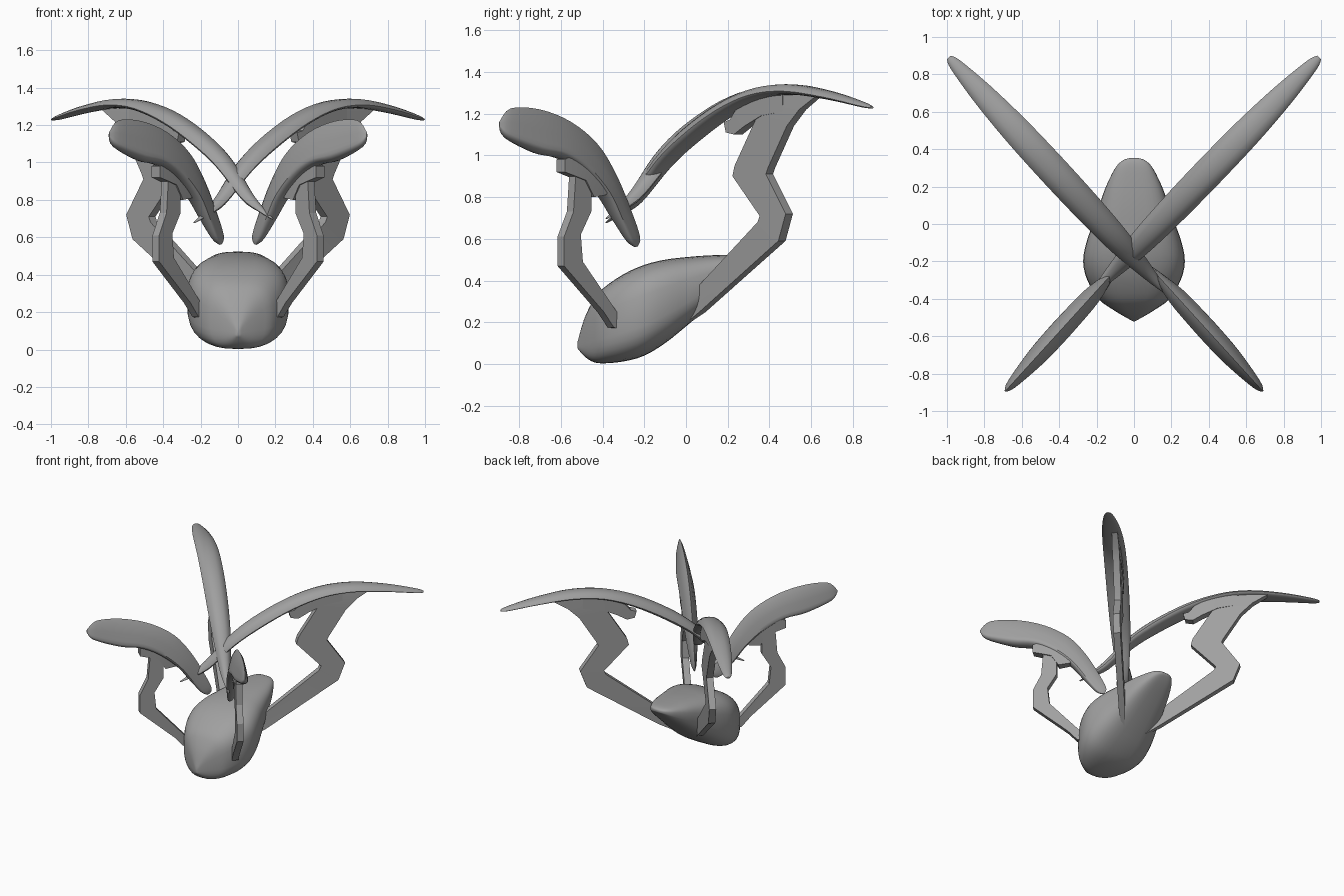
import bpy, math
from mathutils import Vector

if "Cube" in bpy.data.objects:
    bpy.data.objects.remove(bpy.data.objects["Cube"])

grey = bpy.data.materials.new("grey")
grey.diffuse_color = (0.35, 0.35, 0.35, 1)
grey.use_nodes = True
grey.node_tree.nodes["Principled BSDF"].inputs["Base Color"].default_value = grey.diffuse_color


def resample(rows, n):
    """Catmull-Rom smoothing of rows of numbers."""
    out = []
    for i in range(len(rows) - 1):
        p = [rows[max(0, min(len(rows) - 1, i + k))] for k in (-1, 0, 1, 2)]
        for s in range(n):
            t = s / n
            out.append([0.5 * (2 * b + (c - a) * t + (2 * a - 5 * b + 4 * c - d) * t * t
                               + (3 * b - a - 3 * c + d) * t ** 3) for a, b, c, d in zip(*p)])
    return out + [list(rows[-1])]


def loft(name, rings, mirror=True, angle=35):
    """Skin a list of equal rings, cap both ends, mirror in x."""
    n = len(rings[0])
    verts = [v for r in rings for v in r]
    faces = [(i * n + j, i * n + (j + 1) % n, (i + 1) * n + (j + 1) % n, (i + 1) * n + j)
             for i in range(len(rings) - 1) for j in range(n)]
    faces += [tuple(range(n))[::-1], tuple(range(len(verts) - n, len(verts)))]
    mesh = bpy.data.meshes.new(name)
    mesh.from_pydata(verts, [], faces)
    mesh.materials.append(grey)
    ob = bpy.data.objects.new(name, mesh)
    bpy.context.collection.objects.link(ob)
    bpy.ops.object.select_all(action='DESELECT')
    ob.select_set(True)
    bpy.context.view_layer.objects.active = ob
    bpy.ops.object.mode_set(mode='EDIT')
    bpy.ops.mesh.select_all(action='SELECT')
    bpy.ops.mesh.normals_make_consistent(inside=False)
    bpy.ops.object.mode_set(mode='OBJECT')
    bpy.ops.object.shade_smooth_by_angle(angle=math.radians(angle))
    if mirror:
        m = ob.modifiers.new("mirror", 'MIRROR')
        m.use_mirror_merge = False
    return ob


def plane(xa, ya, xb, yb):
    """Upright plane through two plan points, as x = x0 + slope * y."""
    s = (xb - xa) / (yb - ya)
    return xa - s * ya, s


RIGHT_BLADE = plane(.99, .89, -.233, -.38)
LEFT_BLADE = plane(-.99, .89, .175, -.37)
REAR_LEG = plane(.18, .08, .575, .49)
FRONT_BLADE = plane(.685, -.89, .085, -.23)
FRONT_LEG = plane(.21, -.34, .40, -.555)


def section(pl, row, shape):
    """Ring between a top point and a bottom point; shape gives (across, up) pairs."""
    yt, zt, yb, zb, w = row
    x0, s = pl
    side = Vector((1, -s, 0)).normalized() * w
    ring = []
    for a, u in shape:
        y, z = yb + (yt - yb) * u, zb + (zt - zb) * u
        ring.append(Vector((x0 + s * y, y, z)) + side * a)
    return ring


BOX = [(-1, 0), (1, 0), (1, 1), (-1, 1)]


def arch(base, power, n=16):
    """Domed or ridged top over a shallow underside."""
    pts = []
    for i in range(n):
        a = 2 * math.pi * i / n
        c, s = math.cos(a), math.sin(a)
        u = base + (1 - base) * (1 - abs(c) ** power) if s > 0 else base + base * s
        pts.append((c, u))
    return pts


# Long rear blades, the left one lying over the right where they cross
rear_blade = [(.89, 1.235, .89, 1.225, .014), (.85, 1.255, .85, 1.23, .034),
              (.70, 1.305, .70, 1.265, .060), (.52, 1.34, .52, 1.29, .076),
              (.35, 1.325, .36, 1.27, .081), (.18, 1.255, .20, 1.19, .081),
              (.0, 1.125, .04, 1.07, .076), (-.13, .99, -.10, .94, .065),
              (-.25, .82, -.23, .77, .042), (-.33, .73, -.32, .71, .022),
              (-.385, .68, -.38, .675, .004)]
flat_arch = arch(.35, 3)
for name, pl, lift in (("right_rear_blade", RIGHT_BLADE, 0), ("left_rear_blade", LEFT_BLADE, .02)):
    rings = []
    for yt, zt, yb, zb, w in resample(rear_blade, 4):
        up = lift * max(0, min(1, (.3 - yt) / .4))
        rings.append(section(pl, (yt, zt + up, yb, zb + up, w), flat_arch))
    loft(name, rings, mirror=False)

# Deep ridged front blades
front_blade = [(-.895, 1.16, -.895, 1.14, .003), (-.84, 1.225, -.86, 1.08, .026),
               (-.70, 1.22, -.72, 1.01, .050), (-.55, 1.16, -.61, .985, .056),
               (-.42, 1.05, -.51, .92, .055), (-.33, .90, -.41, .81, .050),
               (-.26, .73, -.34, .69, .036), (-.22, .61, -.28, .59, .020),
               (-.23, .565, -.245, .56, .004)]
loft("front_blade", [section(FRONT_BLADE, r, arch(.15, 1.7)) for r in resample(front_blade, 4)])

# Zigzag rear legs
rear_leg = [(.03, .33, .0, .19, .01), (.08, .38, .08, .25, .022), (.36, .68, .46, .59, .025),
            (.37, .71, .495, .72, .025), (.24, .90, .40, .91, .025), (.25, .95, .41, .94, .025),
            (.35, 1.17, .50, 1.14, .025), (.37, 1.22, .56, 1.22, .025), (.36, 1.29, .65, 1.295, .02)]
loft("rear_leg", [section(REAR_LEG, r, BOX) for r in rear_leg], angle=20)

# Curved hook under each rear blade
hook = [(.20, 1.16, .21, 1.11, .028), (.23, 1.17, .25, 1.10, .03), (.26, 1.22, .30, 1.14, .03),
        (.33, 1.27, .38, 1.19, .03), (.48, 1.30, .48, 1.21, .025)]
loft("rear_hook", [section(REAR_LEG, r, BOX) for r in hook])

# Bent front legs
front_leg = [(-.32, .165, -.36, .175, .022), (-.32, .21, -.41, .25, .024),
             (-.51, .49, -.60, .47, .024), (-.52, .62, -.60, .61, .024),
             (-.47, .73, -.555, .73, .024), (-.47, .97, -.54, .97, .024)]
loft("front_leg", [section(FRONT_LEG, r, BOX) for r in front_leg], angle=20)

# Clamp under each front blade
clamp = [(-.60, .98, -.60, .92, .03), (-.56, 1.0, -.55, .90, .033), (-.48, .97, -.50, .88, .033),
         (-.42, .87, -.46, .80, .03), (-.38, .84, -.40, .81, .025)]
loft("front_clamp", [section(FRONT_LEG, r, BOX) for r in clamp])

# Body: (y, half width, top z, bottom z)
body = [(-.52, .006, .105, .075), (-.49, .06, .21, .04), (-.45, .125, .295, .012),
        (-.40, .19, .36, .003), (-.30, .25, .43, .012), (-.20, .272, .475, .04),
        (-.10, .255, .50, .10), (.0, .22, .512, .18), (.10, .185, .52, .265),
        (.20, .15, .523, .35), (.30, .10, .522, .435), (.34, .06, .515, .475),
        (.352, .025, .505, .49)]
rings = []
for y, w, zt, zb in resample(body, 3):
    ring = []
    for i in range(32):
        a = 2 * math.pi * i / 32
        c, s = math.cos(a), math.sin(a)
        e = 2 / 3
        ring.append((w * math.copysign(abs(c) ** e, c), y,
                     (zt + zb) / 2 + (zt - zb) / 2 * math.copysign(abs(s) ** e, s)))
    rings.append(ring)
loft("body", rings, mirror=False, angle=50)
